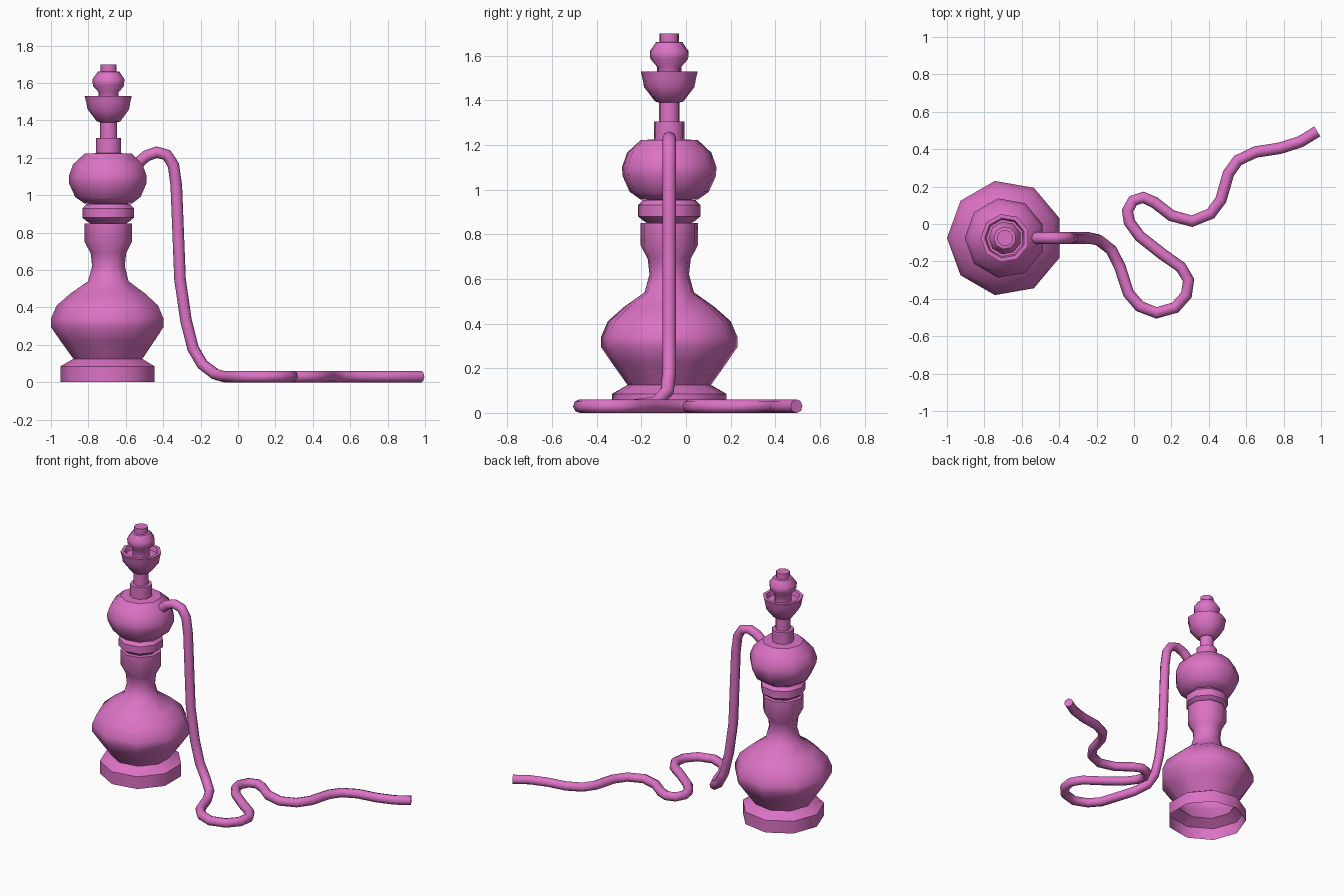
import bpy, bmesh, math

if "Cube" in bpy.data.objects:
    bpy.data.objects.remove(bpy.data.objects["Cube"])

CX, CY, SIDES = -0.69, -0.075, 9

pink = bpy.data.materials.new("pink")
pink.diffuse_color = (0.72, 0.17, 0.56, 1)
pink.use_nodes = True
pink.node_tree.nodes["Principled BSDF"].inputs["Base Color"].default_value = pink.diffuse_color


def finish(ob, angle):
    ob.data.materials.clear()
    ob.data.materials.append(pink)
    bpy.ops.object.select_all(action='DESELECT')
    ob.select_set(True)
    bpy.context.view_layer.objects.active = ob
    bpy.ops.object.shade_smooth_by_angle(angle=math.radians(angle))


def lathe(name, profile, top=True):
    """Turn a (radius, height) profile into a nine-sided part."""
    bm = bmesh.new()
    rings = []
    for r, z in profile:
        rings.append([bm.verts.new((CX + r * math.cos(math.pi + k * math.tau / SIDES),
                                    CY + r * math.sin(math.pi + k * math.tau / SIDES), z))
                      for k in range(SIDES)])
    for a, b in zip(rings, rings[1:]):
        for k in range(SIDES):
            n = (k + 1) % SIDES
            bm.faces.new((a[k], a[n], b[n], b[k]))
    if top:
        bm.faces.new(rings[-1])
    me = bpy.data.meshes.new(name)
    bm.to_mesh(me)
    bm.free()
    ob = bpy.data.objects.new(name, me)
    bpy.context.collection.objects.link(ob)
    finish(ob, 41)


# Foot, water vase and neck (open underneath)
lathe("base_and_vase", [(.26, 0), (.26, .085), (.19, .125), (.262, .225), (.31, .295),
                        (.31, .34), (.28, .41), (.205, .475), (.112, .54), (.09, .62),
                        (.098, .69), (.13, .75), (.13, .85), (.10, .85)])
# Ring between neck and bulb
lathe("neck_ring", [(.10, .85), (.118, .86), (.142, .88), (.142, .93), (.12, .953), (.10, .955)])
# Upper bulb
lathe("bulb", [(.10, .955), (.13, .955), (.18, .99), (.212, 1.06), (.215, 1.10),
               (.192, 1.165), (.13, 1.222), (.06, 1.225)])
# Collar and stem
lathe("collar", [(.07, 1.22), (.07, 1.305), (.05, 1.305)])
lathe("stem", [(.047, 1.30), (.047, 1.395)])
# Tobacco bowl with recessed rim
lathe("bowl", [(.047, 1.39), (.065, 1.395), (.115, 1.46), (.122, 1.50), (.13, 1.53),
               (.108, 1.53), (.10, 1.50), (.05, 1.50)])
# Top knob and cap
lathe("top_knob", [(.055, 1.50), (.055, 1.55), (.086, 1.585), (.088, 1.62), (.06, 1.66),
                   (.044, 1.662), (.044, 1.70)])

# Hose: drop from the bulb, then the winding part on the floor
drop = [(-.58, 1.13), (-.53, 1.175), (-.49, 1.21), (-.435, 1.23), (-.38, 1.215), (-.345, 1.16),
        (-.33, 1.05), (-.32, .8), (-.31, .55), (-.278, .33), (-.24, .18)]
floor = [(-.03, -.37), (.03, -.44), (.12, -.475), (.22, -.447), (.28, -.38), (.292, -.30),
         (.25, -.23), (.15, -.16), (.03, -.065), (-.025, .01), (-.035, .07), (-.005, .125),
         (.05, .142), (.11, .115), (.2, .045), (.31, .015), (.41, .055), (.465, .13),
         (.485, .2), (.505, .27), (.555, .34), (.65, .385), (.78, .405), (.89, .44), (.98, .495)]
path = [(x, CY, z) for x, z in drop]
path += [(-.19, -.085, .095), (-.12, -.14, .042), (-.075, -.23, .03)]
path += [(x, y, .03) for x, y in floor]

cu = bpy.data.curves.new("hose", 'CURVE')
cu.dimensions = '3D'
cu.bevel_depth = .031
cu.bevel_resolution = 2
cu.use_fill_caps = True
sp = cu.splines.new('POLY')
sp.points.add(len(path) - 1)
for p, co in zip(sp.points, path):
    p.co = (*co, 1)
hose = bpy.data.objects.new("hose", cu)
bpy.context.collection.objects.link(hose)
bpy.ops.object.select_all(action='DESELECT')
hose.select_set(True)
bpy.context.view_layer.objects.active = hose
bpy.ops.object.convert(target='MESH')
finish(bpy.context.view_layer.objects.active, 60)
